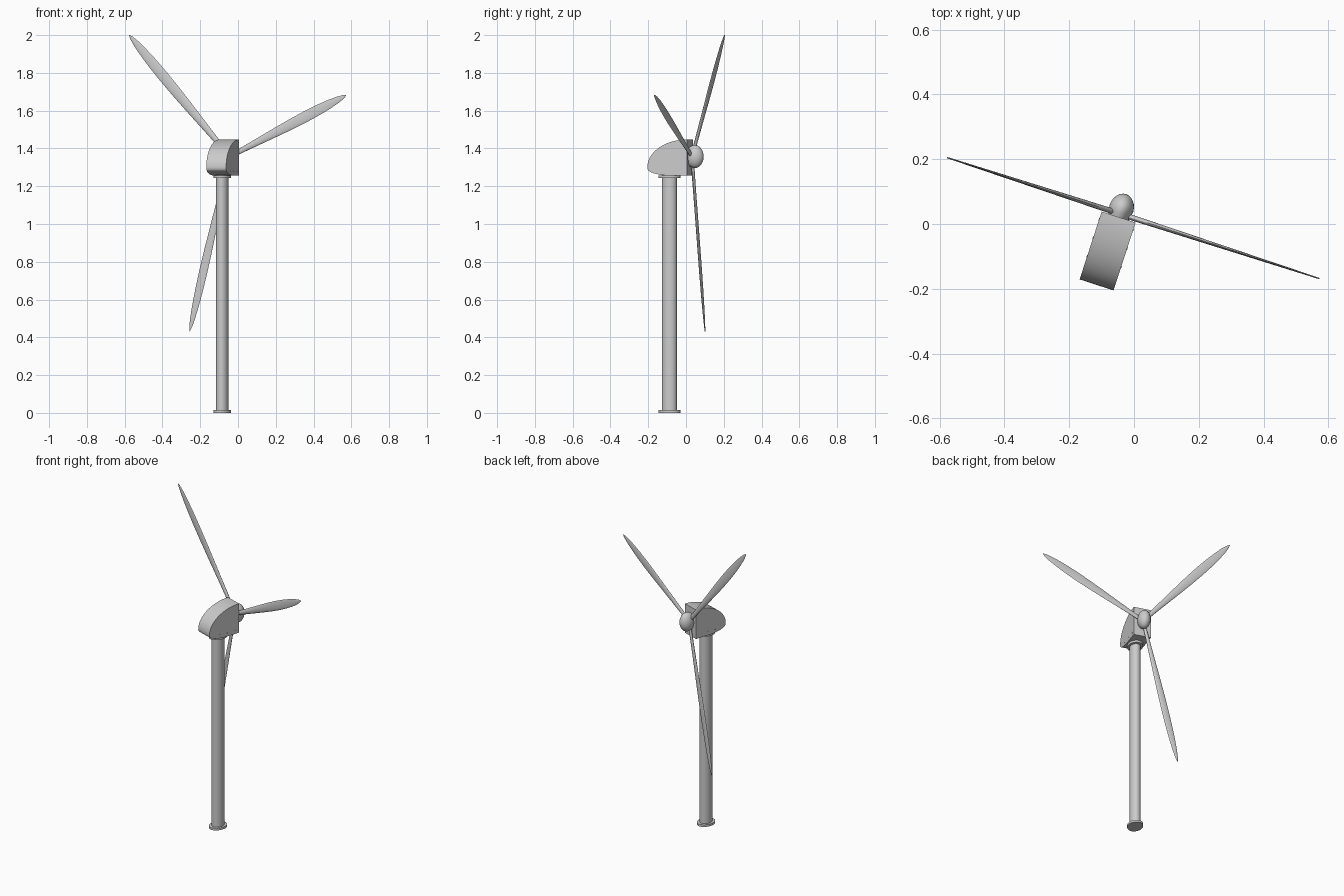
import bpy, bmesh
from math import sin, cos, pi, radians
from mathutils import Matrix, Vector

if "Cube" in bpy.data.objects:
    bpy.data.objects.remove(bpy.data.objects["Cube"])

# Local frame: tower axis at origin, rotor faces local +y
FRAME = Matrix.Translation((-0.083, -0.088, 0)) @ Matrix.Rotation(radians(-18), 4, 'Z')


def loft(name, rings, angle=35):
    """Skin a list of equal-length point rings and cap both ends."""
    bm = bmesh.new()
    vs = [[bm.verts.new(FRAME @ Vector(p)) for p in r] for r in rings]
    n = len(rings[0])
    for a, b in zip(vs, vs[1:]):
        for i in range(n):
            j = (i + 1) % n
            bm.faces.new((a[i], a[j], b[j], b[i]))
    bm.faces.new(vs[0])
    bm.faces.new(vs[-1])
    bmesh.ops.recalc_face_normals(bm, faces=bm.faces)
    me = bpy.data.meshes.new(name)
    bm.to_mesh(me)
    bm.free()
    ob = bpy.data.objects.new(name, me)
    bpy.context.collection.objects.link(ob)
    bpy.ops.object.select_all(action='DESELECT')
    ob.select_set(True)
    bpy.context.view_layer.objects.active = ob
    bpy.ops.object.shade_smooth_by_angle(angle=radians(angle))
    return ob


def circle(n):
    return [(cos(2 * pi * i / n), sin(2 * pi * i / n)) for i in range(n)]


def column(name, a, b, z0, z1):
    """Upright elliptical cylinder."""
    return loft(name, [[(a * c, b * s, z) for c, s in circle(40)] for z in (z0, z1)])


# Tower with flanges at both ends
column("tower", 0.032, 0.040, 0.0, 1.26)
column("base_flange", 0.046, 0.059, 0.0, 0.014)
column("top_flange", 0.046, 0.059, 1.243, 1.258)

# Nacelle: flat front, domed top and back, rounded lower edge
outline = [(0.115, 1.257)]
N = 18
for i in range(N + 1):
    t = pi / 2 * i / N
    outline.append((0.115 - 0.22 * sin(t), 1.30 + 0.147 * cos(t)))
for i in range(1, 11):
    t = pi / 2 * i / 10
    outline.append((0.02 - 0.125 * cos(t), 1.295 - 0.038 * sin(t)))
loft("nacelle", [[(x, y, z) for y, z in outline] for x in (-0.055, 0.055)])

# Small flush bolts low on both nacelle sides
for side in (-1, 1):
    for k, y in enumerate((-0.03, 0.03, 0.09)):
        loft(f"bolt_{'left' if side < 0 else 'right'}_{k + 1}",
             [[(side * x, y + 0.004 * c, 1.28 + 0.004 * s) for c, s in circle(10)]
              for x in (0.054, 0.0562)])

# Hub: rounded nose cone, taller than wide
HUB_Z = 1.357
nose = [(0.105, 0.80), (0.118, 0.88), (0.13, 0.96), (0.144, 1.0), (0.156, 0.96),
        (0.167, 0.85), (0.177, 0.67), (0.184, 0.46), (0.188, 0.24), (0.1895, 0.04)]
loft("hub", [[(0.038 * r * c, y, HUB_Z + 0.061 * r * s) for c, s in circle(40)]
             for y, r in nose], 50)

# Blades: leaf-shaped lofts of thin lens sections, (tip x, tip z, max chord)
stations = [(0.02, 0.45), (0.12, 0.50), (0.25, 0.65), (0.4, 0.83), (0.54, 0.96),
            (0.66, 1.0), (0.77, 0.94), (0.86, 0.79), (0.93, 0.58), (0.975, 0.34), (1.0, 0.06)]
tips = [(0.647, 0.324, 0.058), (-0.559, 0.643, 0.058), (-0.223, -0.925, 0.046)]
for k, (tx, tz, chord) in enumerate(tips):
    along = Vector((tx, 0, tz))
    across = Vector((-tz, 0, tx)).normalized()
    root = Vector((0, 0.126, HUB_Z))
    rings = []
    for t, w in stations:
        thick = 0.007 * (1 - t) + 0.002
        rings.append([root + along * t + across * (chord / 2 * w * c)
                      + Vector((0, thick * s * abs(s) ** 0.3, 0)) for c, s in circle(16)])
    loft(f"blade_{k + 1}", rings, 50)
